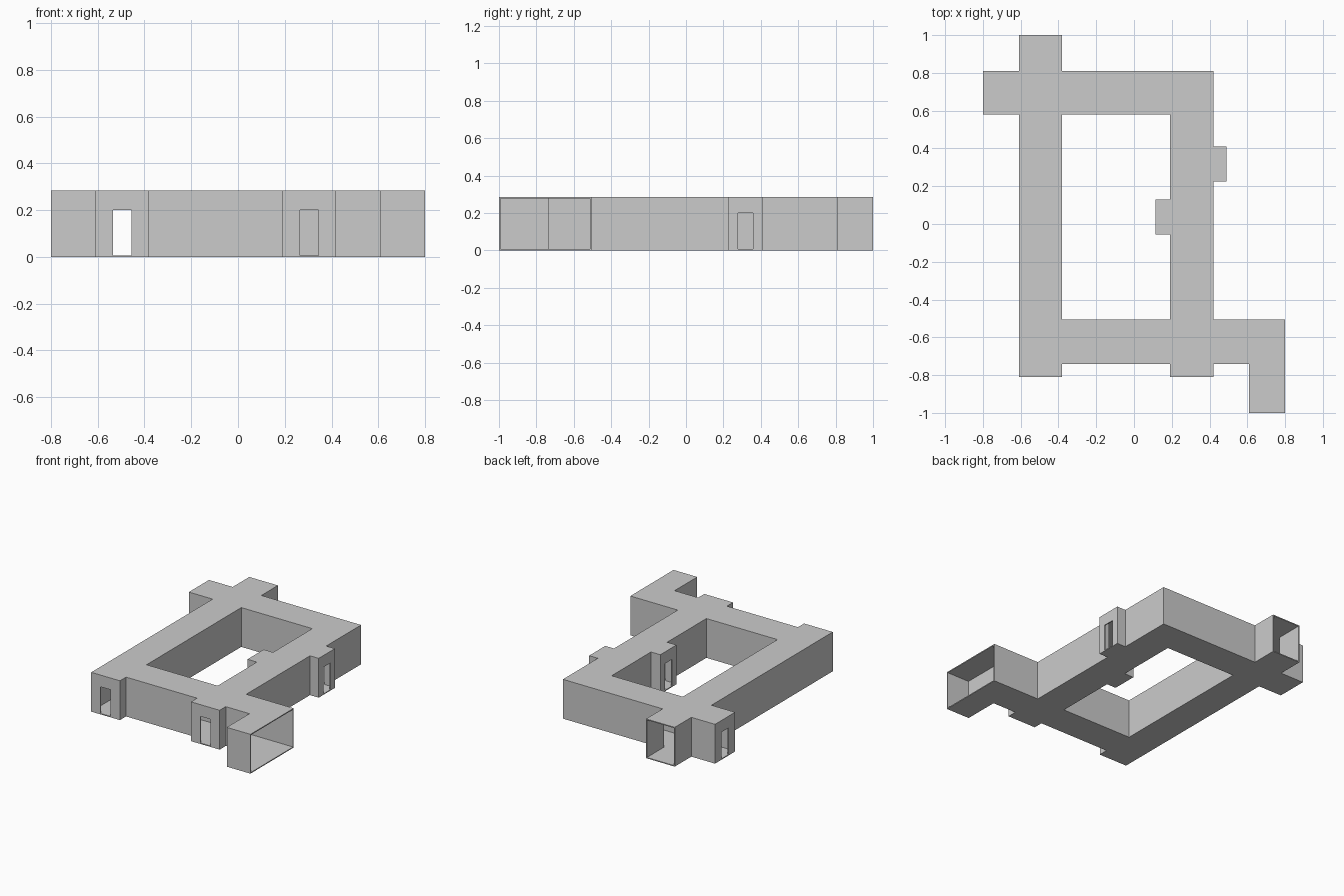
import bpy, bmesh

if "Cube" in bpy.data.objects:
    bpy.data.objects.remove(bpy.data.objects["Cube"])

H = 0.285     # corridor height
T = 0.007     # wall, floor and ceiling thickness
DOOR_W, DOOR_H = 0.08, 0.2

# Floor plan as overlapping rectangles: x0, x1, y0, y1
LEFT = (-0.61, -0.38, -0.81, 1.0)
BACK = (-0.80, 0.42, 0.58, 0.81)
RIGHT = (0.19, 0.42, -0.81, 0.81)
FRONT = (-0.61, 0.80, -0.74, -0.505)
LEG = (0.61, 0.80, -1.0, -0.505)
OUTER_BAY = (0.30, 0.49, 0.225, 0.41)
INNER_BAY = (0.115, 0.30, -0.055, 0.13)
PLAN = [LEFT, BACK, RIGHT, FRONT, LEG, OUTER_BAY, INNER_BAY]


def plan_solid(name, rects, z0, z1):
    """Union of plan rectangles, raised from z0 to z1."""
    xs = sorted({v for r in rects for v in r[:2]})
    ys = sorted({v for r in rects for v in r[2:]})
    bm = bmesh.new()
    grid = {(x, y): bm.verts.new((x, y, z0)) for x in xs for y in ys}
    for xa, xb in zip(xs, xs[1:]):
        for ya, yb in zip(ys, ys[1:]):
            cx, cy = (xa + xb) / 2, (ya + yb) / 2
            if any(r[0] < cx < r[1] and r[2] < cy < r[3] for r in rects):
                bm.faces.new([grid[p] for p in ((xa, ya), (xb, ya), (xb, yb), (xa, yb))])
    bmesh.ops.delete(bm, geom=[v for v in bm.verts if not v.link_faces], context='VERTS')
    ext = bmesh.ops.extrude_face_region(bm, geom=bm.faces[:])
    for g in ext["geom"]:
        if isinstance(g, bmesh.types.BMVert):
            g.co.z = z1
    bmesh.ops.recalc_face_normals(bm, faces=bm.faces[:])
    mesh = bpy.data.meshes.new(name)
    bm.to_mesh(mesh)
    bm.free()
    obj = bpy.data.objects.new(name, mesh)
    bpy.context.collection.objects.link(obj)
    return obj


def inset(r):
    return (r[0] + T, r[1] - T, r[2] + T, r[3] - T)


# Corridor block
corridors = plan_solid("corridors", PLAN, 0, H)

# Hollow interior; the back of the left wing and the side of the leg stay open
hollow = [inset(r) for r in PLAN]
hollow[0] = hollow[0][:3] + (1.1,)
hollow[4] = (hollow[4][0], 0.9) + hollow[4][2:]
cutters = [plan_solid("hollow_cutter", hollow, T, H - T)]

# Doorways: centre x, centre y, wall axis
for cx, cy, axis in [(-0.495, -0.81, 'y'), (0.305, -0.81, 'y'), (-0.80, 0.695, 'x'),
                     (0.49, 0.318, 'x'), (0.115, 0.037, 'x')]:
    a, b = (DOOR_W / 2, 0.03) if axis == 'y' else (0.03, DOOR_W / 2)
    cutters.append(plan_solid("door_cutter", [(cx - a, cx + a, cy - b, cy + b)], T, DOOR_H))

for c in cutters:
    c.hide_render = True
    m = corridors.modifiers.new("cut", 'BOOLEAN')
    m.operation, m.solver, m.object = 'DIFFERENCE', 'EXACT', c

# Apply the cuts and drop the cutters
bpy.context.view_layer.update()
deps = bpy.context.evaluated_depsgraph_get()
mesh = bpy.data.meshes.new_from_object(corridors.evaluated_get(deps))
corridors.modifiers.clear()
corridors.data = mesh
for c in cutters:
    bpy.data.objects.remove(c)
